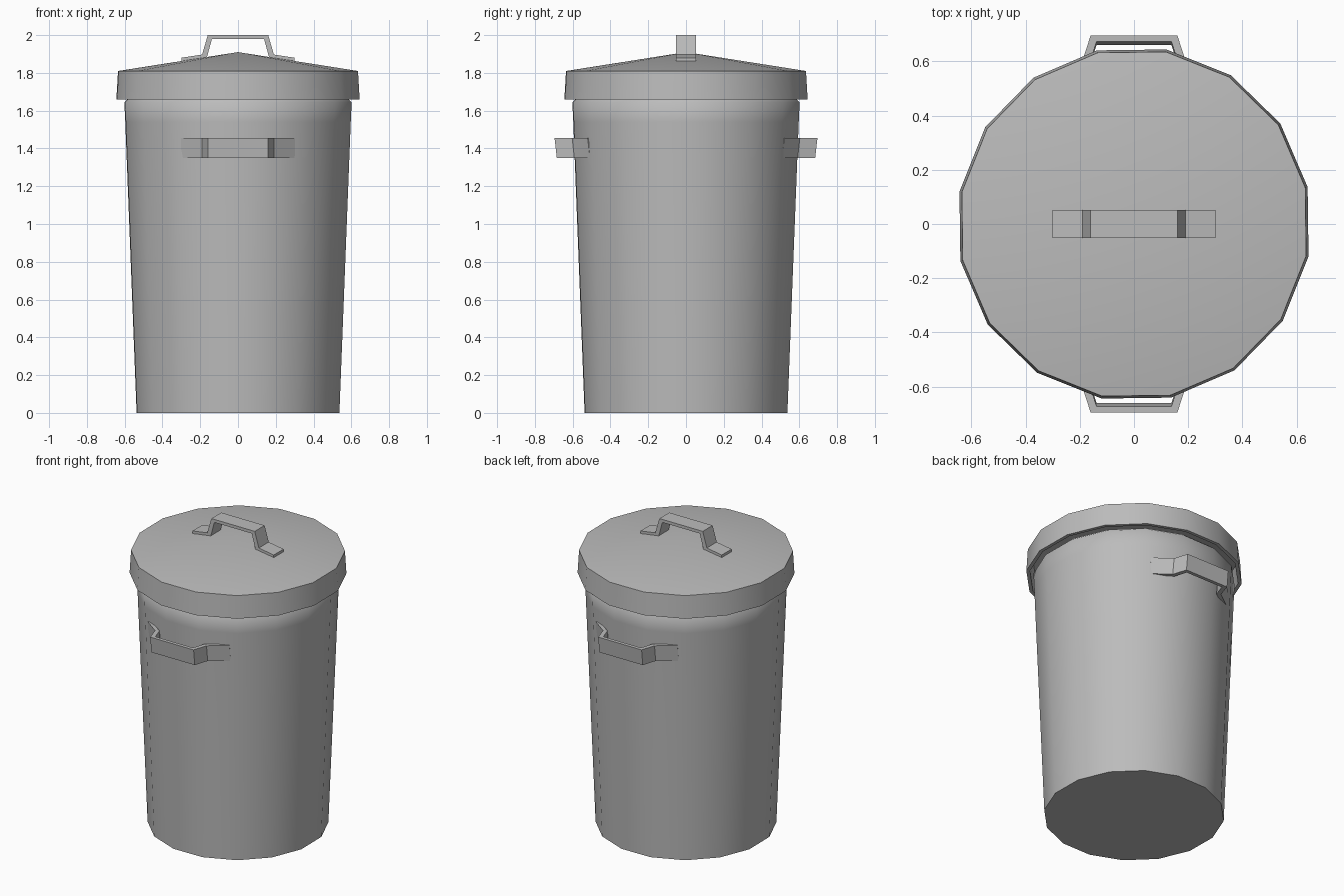
import bpy, bmesh, math

default = bpy.data.objects.get("Cube")
if default:
    bpy.data.objects.remove(default, do_unlink=True)

SIDES = 16
TURN = math.radians(12)

steel = bpy.data.materials.new("grey steel")
steel.use_nodes = True
steel.diffuse_color = (0.5, 0.5, 0.5, 1)
steel.node_tree.nodes["Principled BSDF"].inputs["Base Color"].default_value = (0.5, 0.5, 0.5, 1)


def finish(bm, name, smooth=None):
    """Turn a bmesh into a named object, smoothed below the given angle."""
    bmesh.ops.remove_doubles(bm, verts=bm.verts, dist=0.0001)
    bmesh.ops.recalc_face_normals(bm, faces=bm.faces)
    mesh = bpy.data.meshes.new(name)
    bm.to_mesh(mesh)
    bm.free()
    mesh.materials.append(steel)
    obj = bpy.data.objects.new(name, mesh)
    bpy.context.collection.objects.link(obj)
    if smooth:
        bpy.ops.object.select_all(action="DESELECT")
        obj.select_set(True)
        bpy.context.view_layer.objects.active = obj
        bpy.ops.object.shade_smooth_by_angle(angle=math.radians(smooth))
    return obj


def lathe(name, profile, smooth):
    """Spin a closed (radius, height) profile around the z axis."""
    bm = bmesh.new()
    rings = []
    for r, z in profile:
        angles = [TURN + math.tau * i / SIDES for i in range(SIDES)]
        rings.append([bm.verts.new((r * math.cos(a), r * math.sin(a), z)) for a in angles])
    for low, high in zip(rings, rings[1:]):
        for i in range(SIDES):
            j = (i + 1) % SIDES
            bm.faces.new((low[i], low[j], high[j], high[i]))
    return finish(bm, name, smooth)


def handle(name, outer, inner, place):
    """Sweep a mirrored bent strip across its width; place maps (x, out, side)."""
    bm = bmesh.new()
    rows = []
    for path in (outer, inner):
        full = path + [(-x, h) for x, h in reversed(path)]
        for side in (-1, 1):
            rows.append([bm.verts.new(place(x, h, side)) for x, h in full])
    out_a, out_b, in_a, in_b = rows
    loop = [out_a, out_b, in_b, in_a]
    for k in range(4):
        p, q = loop[k], loop[(k + 1) % 4]
        for i in range(len(p) - 1):
            bm.faces.new((p[i], p[i + 1], q[i + 1], q[i]))
    for end in (0, -1):
        bm.faces.new([row[end] for row in loop])
    return finish(bm, name)


# Tapered bin with a rolled lip and a hollow inside
lathe("bin_body", [(0, 0), (0.546, 0), (0.607, 1.54), (0.612, 1.645), (0.59, 1.665),
                   (0.58, 1.64), (0.53, 0.03), (0, 0.03)], 60)

# Shallow conical lid with a hollow skirt
lathe("lid", [(0, 1.885), (0.622, 1.79), (0.633, 1.66), (0.655, 1.66),
              (0.646, 1.81), (0, 1.91)], 30)

# Lid handle
handle("lid_handle", [(0.30, 1.88), (0.19, 1.897), (0.16, 2.0)],
       [(0.30, 1.86), (0.165, 1.88), (0.138, 1.98)],
       lambda x, h, side: (x, 0.052 * side, h))

# Front and back carrying handles, leaning with the wall
for name, way in (("front_handle", -1), ("back_handle", 1)):
    handle(name, [(0.302, 0.515), (0.19, 0.597), (0.16, 0.69)],
           [(0.29, 0.495), (0.165, 0.585), (0.138, 0.667)],
           lambda x, h, side: (x, way * (h + 0.006 * side), 1.403 + 0.053 * side))
